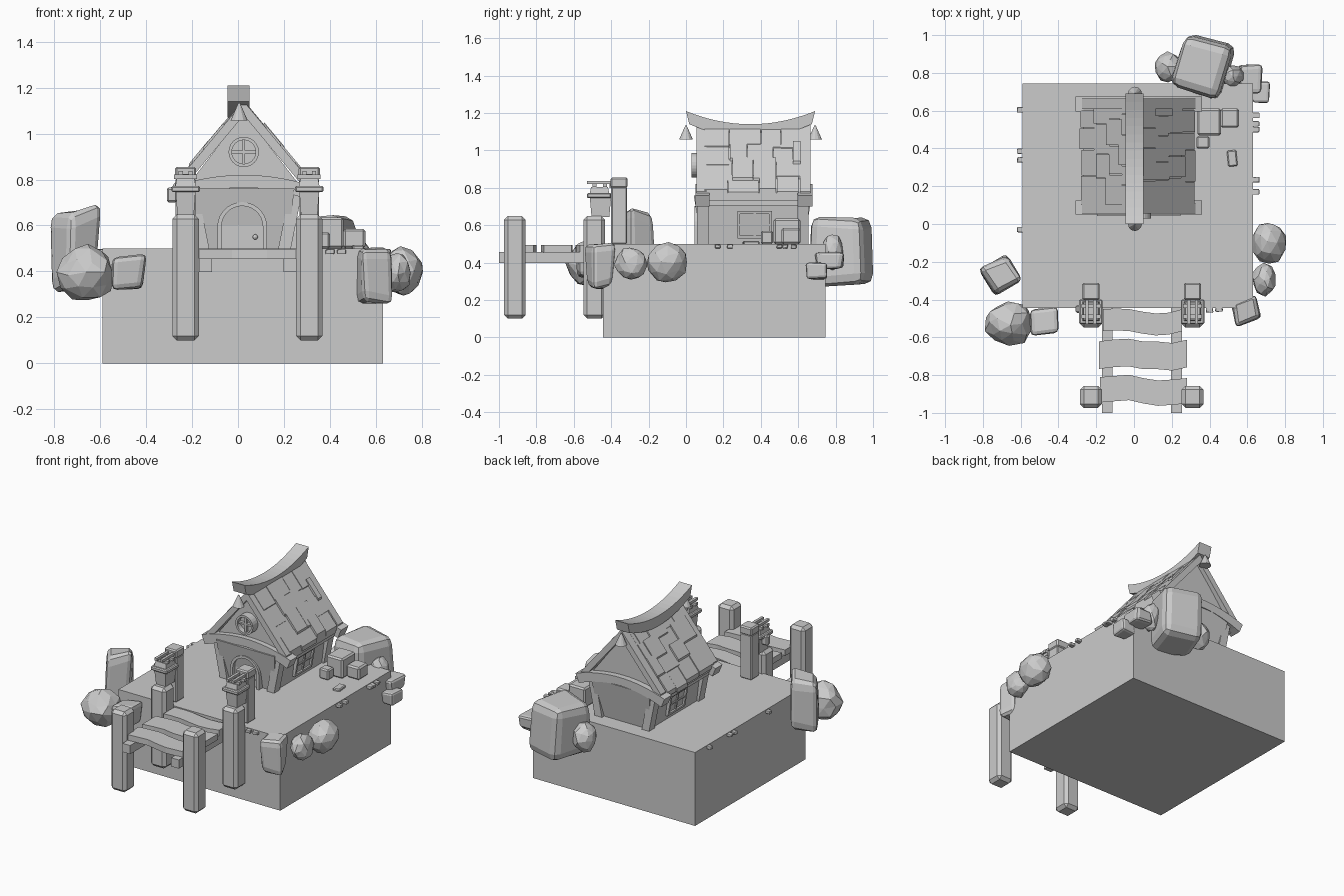
import bpy, bmesh, math, random
from mathutils import Vector, Matrix

random.seed(4)
old = bpy.data.objects.get("Cube")
if old:
    bpy.data.objects.remove(old)

GREY = (0.6, 0.6, 0.6, 1)
mat = bpy.data.materials.new("plain grey")
mat.use_nodes = True
mat.diffuse_color = GREY
shader = mat.node_tree.nodes["Principled BSDF"]
shader.inputs["Base Color"].default_value = GREY
shader.inputs["Roughness"].default_value = 0.8


def finish(name, bm):
    bmesh.ops.recalc_face_normals(bm, faces=bm.faces)
    mesh = bpy.data.meshes.new(name)
    bm.to_mesh(mesh)
    bm.free()
    mesh.materials.append(mat)
    obj = bpy.data.objects.new(name, mesh)
    bpy.context.collection.objects.link(obj)
    return obj


def bevel_all(bm, width, segments=1):
    bmesh.ops.bevel(bm, geom=list(bm.edges), offset=width, segments=segments,
                    profile=0.5, affect='EDGES', clamp_overlap=True)


def box(name, x, y, z, bevel=0, taper=1, turn=0):
    """Box from ranges; taper scales the top outline."""
    bm = bmesh.new()
    bmesh.ops.create_cube(bm, size=1)
    c = Vector([(a + b) / 2 for a, b in (x, y, z)])
    size = [b - a for a, b in (x, y, z)]
    for v in bm.verts:
        k = taper if v.co.z > 0 else 1
        v.co = Vector((v.co.x * size[0] * k, v.co.y * size[1] * k, v.co.z * size[2]))
    if bevel:
        bevel_all(bm, bevel)
    bm.transform(Matrix.Translation(c) @ Matrix.Rotation(turn, 4, 'Z'))
    return finish(name, bm)


PLANES = {"xz": lambda u, v, w: (u, w, v),
          "yz": lambda u, v, w: (w, u, v),
          "xy": lambda u, v, w: (u, v, w)}


def prism(name, pts, plane, a, b):
    bm = bmesh.new()
    ends = [[bm.verts.new(PLANES[plane](u, v, w)) for u, v in pts] for w in (a, b)]
    for loop in ends:
        bm.faces.new(loop)
    for i in range(len(pts)):
        j = (i + 1) % len(pts)
        bm.faces.new((ends[0][i], ends[0][j], ends[1][j], ends[1][i]))
    return finish(name, bm)


def band(name, outer, inner, plane, a, b, closed=False):
    """Solid strip between two matching outlines."""
    bm = bmesh.new()
    rows = [[bm.verts.new(PLANES[plane](u, v, w)) for u, v in pts]
            for pts, w in ((outer, a), (inner, a), (inner, b), (outer, b))]
    n = len(outer)
    for i in range(n if closed else n - 1):
        j = (i + 1) % n
        for k in range(4):
            r, s = rows[k], rows[(k + 1) % 4]
            bm.faces.new((r[i], r[j], s[j], s[i]))
    if not closed:
        bm.faces.new([r[0] for r in rows])
        bm.faces.new([r[-1] for r in rows])
    return finish(name, bm)


def rock(name, x, y, z, turn=0, boxy=True):
    bm = bmesh.new()
    if boxy:
        bmesh.ops.create_cube(bm, size=1)
    else:
        bmesh.ops.create_icosphere(bm, subdivisions=2, radius=0.6)
    amount = 0.1 if boxy else 0.05
    for v in bm.verts:
        v.co += Vector([random.uniform(-amount, amount) for _ in range(3)])
    if boxy:
        bevel_all(bm, 0.17, 2)
    bm.transform(Matrix.Rotation(turn, 4, 'Z'))
    # Fit the stone to its ranges
    for axis, (lo, hi) in enumerate((x, y, z)):
        vals = [v.co[axis] for v in bm.verts]
        m, s = min(vals), (hi - lo) / (max(vals) - min(vals))
        for v in bm.verts:
            v.co[axis] = lo + (v.co[axis] - m) * s
    return finish(name, bm)


# Ground block
box("ground_block", (-.59, .63), (-.445, .745), (0, .5))

# House body, flaring upward
CX, APEX, SLOPE = .025, 1.145, 1.2
box("house_wall", (CX - .19, CX + .19), (.085, .63), (.5, .76), taper=1.16)
prism("gable_wall", [(CX - .27, .74), (CX + .27, .74), (CX, 1.09)], "xz", .085, .635)
for side in (-1, 1):
    for end, (y0, y1) in (("front", (.06, .12)), ("back", (.595, .655))):
        def flare(d, z):
            return (CX + side * (d + (z - .5) * .2), z)
        prism(end + "_corner_post", [flare(.15, .5), flare(.205, .5),
              flare(.205, .76), flare(.15, .76)], "xz", y0, y1)

# Arched tie beams and curved gable ends
steps = [i / 8 - 1 for i in range(17)]
for end, (y0, y1) in (("front", (.05, .125)), ("back", (.595, .675))):
    top = [(CX + .335 * t, .82 - .06 * t * t) for t in steps]
    low = [(CX + .31 * t, .765 - .065 * t * t) for t in steps]
    band(end + "_tie_beam", top, low, "xz", y0, y1)

# Roof slabs, rake boards, eave beams and shingles
def roof_strip(name, side, d0, d1, y0, y1, lift, thick):
    pts = [(CX + side * d, APEX - SLOPE * d + h)
           for d, h in ((d0, lift), (d1, lift), (d1, lift - thick), (d0, lift - thick))]
    return prism(name, pts, "xz", y0, y1)


for side in (-1, 1):
    roof_strip("roof_slab", side, 0, .295, .065, .66, -.02, .04)
    for y0 in (.055, .61):
        roof_strip("rake_board", side, 0, .3, y0, y0 + .055, -.005, .06)
    box("eave_beam", sorted((CX + side * .235, CX + side * .285)), (.1, .62), (.705, .775))
    for row in range(4):
        y = .1
        while y < .6:
            w = min(random.uniform(.09, .17), .615 - y)
            d = .02 + row * .068
            roof_strip("shingle", side, d, d + .068 + random.uniform(0, .025),
                       y, y + w - .004, random.uniform(-.008, .012), .03)
            y += w

# Sagging ridge beam with hanging cones
def sag(drop):
    return [(.345 + (.345 - drop * .25) * t, 1.14 - drop + .07 * t * t) for t in steps]


band("ridge_beam", sag(0), sag(.07), "yz", -.045, .05)
for y in (0, .69):
    bm = bmesh.new()
    bmesh.ops.create_cone(bm, cap_ends=True, segments=12, radius1=.037, radius2=.004, depth=.075,
                          matrix=Matrix.Translation((.005, y, 1.095)))
    finish("hanging_cone", bm)

# Round gable window
def circle(r, x, z, n=24):
    return [(x + r * math.cos(math.tau * i / n), z + r * math.sin(math.tau * i / n)) for i in range(n)]


band("round_window_frame", circle(.066, CX, .92), circle(.052, CX, .92), "xz", .03, .09, True)
prism("round_window_pane", circle(.055, CX, .92), "xz", .065, .09)
box("round_window_upright", (CX - .006, CX + .006), (.045, .08), (.868, .972))
box("round_window_crossbar", (CX - .052, CX + .052), (.045, .08), (.914, .926))

# Arched front door
def arch(half, spring, rise):
    pts = [(half * math.cos(math.pi * i / 14), spring + rise * math.sin(math.pi * i / 14)) for i in range(15)]
    return [(x + .018, z) for x, z in [(half, .5)] + pts + [(-half, .5)]]


band("door_frame", arch(.108, .595, .107), arch(.09, .595, .09), "xz", .045, .1)
prism("door", arch(.092, .595, .092), "xz", .068, .1)
bm = bmesh.new()
bmesh.ops.create_uvsphere(bm, u_segments=10, v_segments=6, radius=.012,
                          matrix=Matrix.Translation((.075, .06, .55)))
finish("door_knob", bm)

# Side windows, leaning with the wall
def rect(y0, y1, z0, z1):
    return [(y0, z0), (y1, z0), (y1, z1), (y0, z1)]


for side in (-1, 1):
    x0, x1 = CX + side * .17, CX + side * .205
    parts = [band("side_window_frame", rect(.275, .46, .53, .675), rect(.29, .445, .545, .66), "yz", x0, x1, True),
             prism("side_window_pane", rect(.285, .45, .54, .665), "yz", x0, CX + side * .192),
             prism("side_window_upright", rect(.362, .374, .54, .665), "yz", x0, CX + side * .2),
             prism("side_window_crossbar", rect(.285, .45, .597, .607), "yz", x0, CX + side * .2)]
    for obj in parts:
        for v in obj.data.vertices:
            v.co.x += side * (v.co.z - .5) * .18

# Dock posts, shore posts and lanterns
for x in (-.228, .31):
    for y in (-.915, -.49):
        box("dock_post", (x - .058, x + .058), (y - .058, y + .058), (.1, .648), bevel=.02)
    box("shore_post", (x - .043, x + .043), (-.4, -.315), (.5, .805), bevel=.006)
    box("shore_post_cap", (x - .046, x + .046), (-.403, -.312), (.8, .855), bevel=.008)
    box("cap_peg", (x - .012, x + .012), (-.41, -.39), (.8, .825))
    box("lantern_body", (x - .036, x + .036), (-.505, -.41), (.645, .75), taper=1.2)
    box("lantern_tray", (x - .062, x + .062), (-.53, -.4), (.745, .772), bevel=.006)
    box("lantern_lid", (x - .045, x + .045), (-.515, -.41), (.77, .805), taper=.85)
    for dy in (-.5, -.445):
        box("lantern_rail", (x - .05, x + .05), (dy, dy + .022), (.803, .822))
    for dx in (-.03, .012):
        box("lantern_cross_rail", (x + dx, x + dx + .018), (-.53, -.4), (.82, .837))
box("loose_board", (-.31, -.265), (-.47, -.43), (.70, .765), bevel=.008).rotation_euler = (0, 0, 0)

# Dock beams and uneven planks
for x in (-.17, .197):
    box("dock_beam", (x, x + .057), (-1, -.42), (.398, .457))
for y0, y1, x0, x1 in ((-.585, -.445, -.165, .255), (-.775, -.605, -.185, .28), (-.96, -.802, -.18, .28)):
    xs = [x0 + (x1 - x0) * i / 6 for i in range(7)]
    wave = [random.uniform(-.006, .006) + .012 * math.sin(i * 1.1) for i in range(7)]
    edge = [(x, y0 + .012 + w) for x, w in zip(xs, wave)]
    edge += [(x, y1 - .012 + w) for x, w in zip(xs[::-1], wave[::-1])]
    prism("dock_plank", edge, "xy", .455, .495)

# Crates beside the house
box("large_crate", (.335, .46), (.468, .612), (.5, .635), bevel=.01)
box("medium_crate", (.458, .555), (.51, .612), (.5, .585), bevel=.01)
box("small_crate", (.33, .4), (.4, .465), (.5, .57), bevel=.008)
box("flat_stone", (.495, .545), (.305, .39), (.49, .515), bevel=.006, turn=.1)

# Boulders around the block
rock("tall_boulder", (-.815, -.6), (-.375, -.165), (.31, .69), .5)
rock("round_boulder", (-.79, -.54), (-.645, -.41), (.275, .52), boxy=False)
rock("shore_stone", (-.55, -.4), (-.59, -.44), (.32, .475))
rock("side_boulder", (.625, .805), (-.21, .005), (.295, .51), boxy=False)
rock("side_stone", (.625, .75), (-.385, -.205), (.31, .48), boxy=False)
rock("corner_boulder", (.515, .67), (-.54, -.38), (.26, .505), .25)
rock("back_boulder", (.2, .53), (.66, 1), (.27, .645), -.35)
rock("back_left_stone", (.11, .26), (.75, .915), (.33, .53), boxy=False)
rock("back_right_stone", (.46, .58), (.72, .84), (.36, .55), boxy=False)
rock("back_corner_stone", (.55, .68), (.69, .845), (.365, .455))
rock("low_corner_stone", (.62, .72), (.64, .755), (.31, .4))

# Pebbles along the rim
rim = [(-.6, y) for y in (.605, .385, .34, -.03)] + [(.645, y) for y in (.575, .53, .5, .235, .17)]
for x, y in rim + [(.4, -.455), (.45, -.45)]:
    rock("pebble", (x - .02, x + .02), (y - .015, y + .015), (.475, .497))
